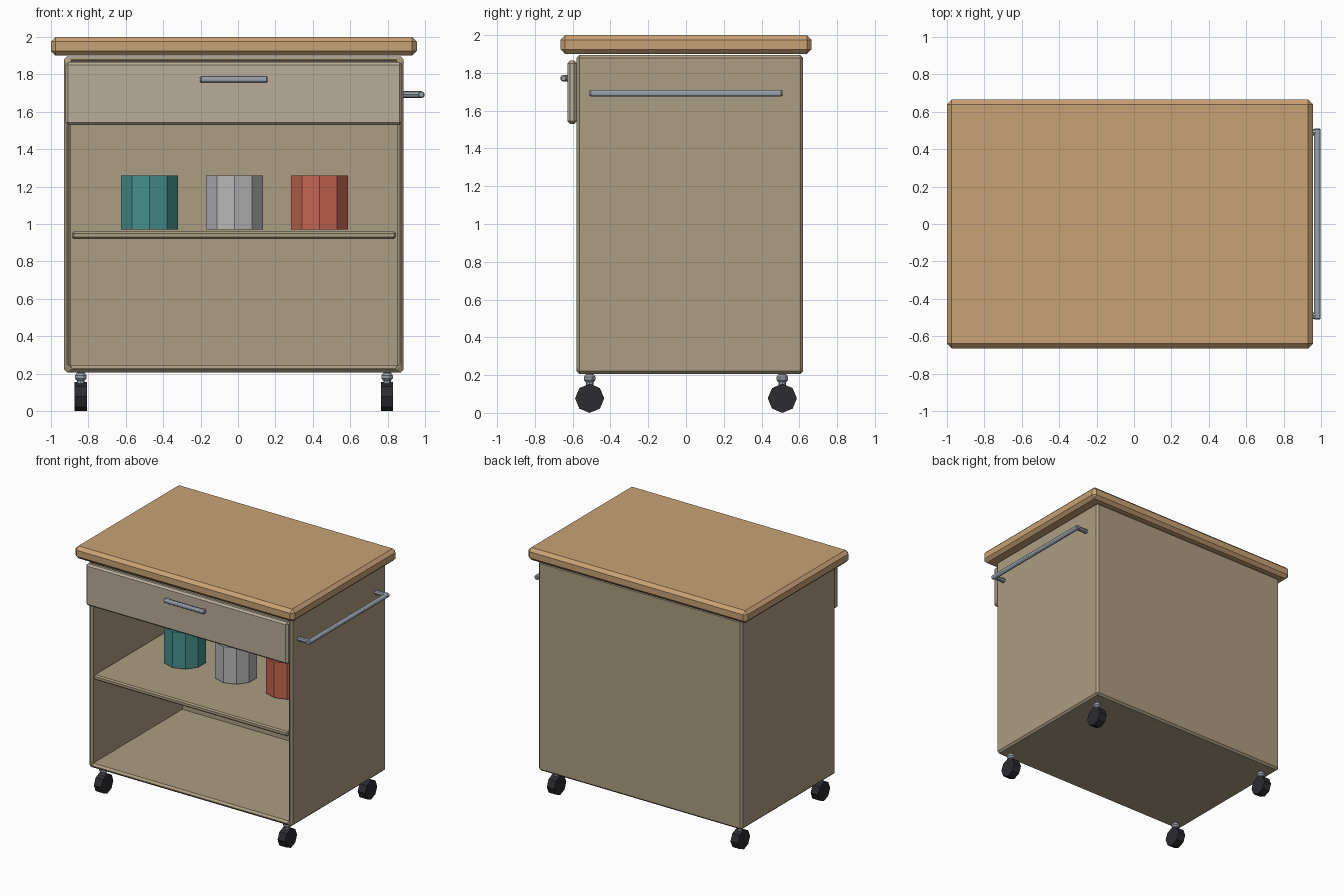
import bpy, bmesh
from math import pi
from mathutils import Vector

if "Cube" in bpy.data.objects:
    bpy.data.objects.remove(bpy.data.objects["Cube"])

CX = -0.022  # centre of the cabinet (the towel rail sticks out on the right)


def material(name, rgb):
    m = bpy.data.materials.new(name)
    m.diffuse_color = (*rgb, 1)
    m.use_nodes = True
    m.node_tree.nodes["Principled BSDF"].inputs["Base Color"].default_value = m.diffuse_color
    return m


WOOD = material("wood", (0.58, 0.36, 0.18))
PAINT = material("paint", (0.41, 0.34, 0.22))
FRONT = material("drawer_paint", (0.48, 0.42, 0.32))
METAL = material("metal", (0.32, 0.36, 0.41))
RUBBER = material("rubber", (0.025, 0.025, 0.03))


def finish(name, bm, mat, bevel=0):
    me = bpy.data.meshes.new(name)
    bmesh.ops.recalc_face_normals(bm, faces=bm.faces)
    bm.to_mesh(me)
    bm.free()
    me.materials.append(mat)
    ob = bpy.data.objects.new(name, me)
    bpy.context.collection.objects.link(ob)
    if bevel:
        mod = ob.modifiers.new("chamfer", 'BEVEL')
        mod.width = bevel
        mod.segments = 1
    return ob


def box_mesh(lo, hi):
    bm = bmesh.new()
    bmesh.ops.create_cube(bm, size=1)
    lo, hi = Vector(lo), Vector(hi)
    bmesh.ops.scale(bm, vec=hi - lo, verts=bm.verts)
    bmesh.ops.translate(bm, vec=(lo + hi) / 2, verts=bm.verts)
    return bm


def box(name, lo, hi, mat, bevel):
    return finish(name, box_mesh(lo, hi), mat, bevel)


def rod(name, a, b, r, mat, sides=8, bevel=0):
    """Cylinder from point a to point b."""
    a, b = Vector(a), Vector(b)
    bm = bmesh.new()
    bmesh.ops.create_cone(bm, cap_ends=True, segments=sides, radius1=r,
                          radius2=r, depth=(b - a).length)
    ob = finish(name, bm, mat, bevel)
    ob.location = (a + b) / 2
    ob.rotation_mode = 'QUATERNION'
    ob.rotation_quaternion = Vector((0, 0, 1)).rotation_difference(b - a)
    return ob


def handle(name, a, b, out, r):
    """Bar from a to b with two posts reaching back by the vector out."""
    a, b, out = Vector(a), Vector(b), Vector(out)
    rod(name + "_bar", a, b, r, METAL, bevel=0.006)
    along = (b - a).normalized() * r
    for i, p in enumerate((a + along, b - along)):
        rod(f"{name}_post_{i + 1}", p, p - out, r * 0.9, METAL)


# Worktop
box("worktop", (-1.0, -0.665, 1.9), (0.956, 0.665, 2.0), WOOD, 0.025)

# Cabinet shell, open at the front
bm = box_mesh((CX - 0.908, -0.58, 0.207), (CX + 0.908, 0.62, 1.895))
bm.normal_update()
front = min(bm.faces, key=lambda f: f.calc_center_median().y)
bmesh.ops.inset_region(bm, faces=[front], thickness=0.05)
inner = bmesh.ops.extrude_discrete_faces(bm, faces=[front])["faces"][0]
bmesh.ops.translate(bm, vec=(0, 1.15, 0), verts=inner.verts)
# chamfer only the outer edges and the rim, keep inside corners sharp
edges = [e for e in bm.edges
         if not all(abs(v.co.x - CX) < 0.88 and v.co.y > -0.57 for v in e.verts)
         and not (abs(e.verts[0].co.x - CX) < 0.88 and abs(e.verts[0].co.y - e.verts[1].co.y) > 0.5)]
bmesh.ops.bevel(bm, geom=edges, offset=0.015, segments=1, affect='EDGES')
finish("cabinet", bm, PAINT)

# Shelf
box("shelf", (CX - 0.866, -0.575, 0.92), (CX + 0.866, 0.58, 0.96), PAINT, 0.01)

# Drawer front and its pull
box("drawer_front", (CX - 0.9, -0.627, 1.53), (CX + 0.9, -0.578, 1.865), FRONT, 0.014)
handle("drawer_pull", (CX - 0.18, -0.648, 1.772), (CX + 0.18, -0.648, 1.772),
       (0, -0.03, 0), 0.019)

# Towel rail on the right side
handle("towel_rail", (0.98, -0.51, 1.692), (0.98, 0.51, 1.692), (0.1, 0, 0), 0.02)

# Canisters
for i, (name, rgb) in enumerate((("teal", (0.06, 0.28, 0.26)),
                                 ("grey", (0.47, 0.47, 0.48)),
                                 ("red", (0.55, 0.13, 0.08)))):
    x = -0.473 + 0.454 * i
    rod(name + "_canister", (x, 0, 0.97), (x, 0, 1.26), 0.16,
        material(name, rgb), sides=10)

# Casters
for sx, side in ((-1, "left"), (1, "right")):
    for sy, end in ((-1, "front"), (1, "back")):
        x, y = CX + sx * 0.819, sy * 0.51
        rod(f"{end}_{side}_wheel", (x - 0.033, y, 0.077), (x + 0.033, y, 0.077),
            0.077, RUBBER)
        rod(f"{end}_{side}_stem", (x, y, 0.12), (x, y, 0.215), 0.02, METAL)
        rod(f"{end}_{side}_collar", (x, y, 0.163), (x, y, 0.203), 0.035,
            METAL, bevel=0.012)
